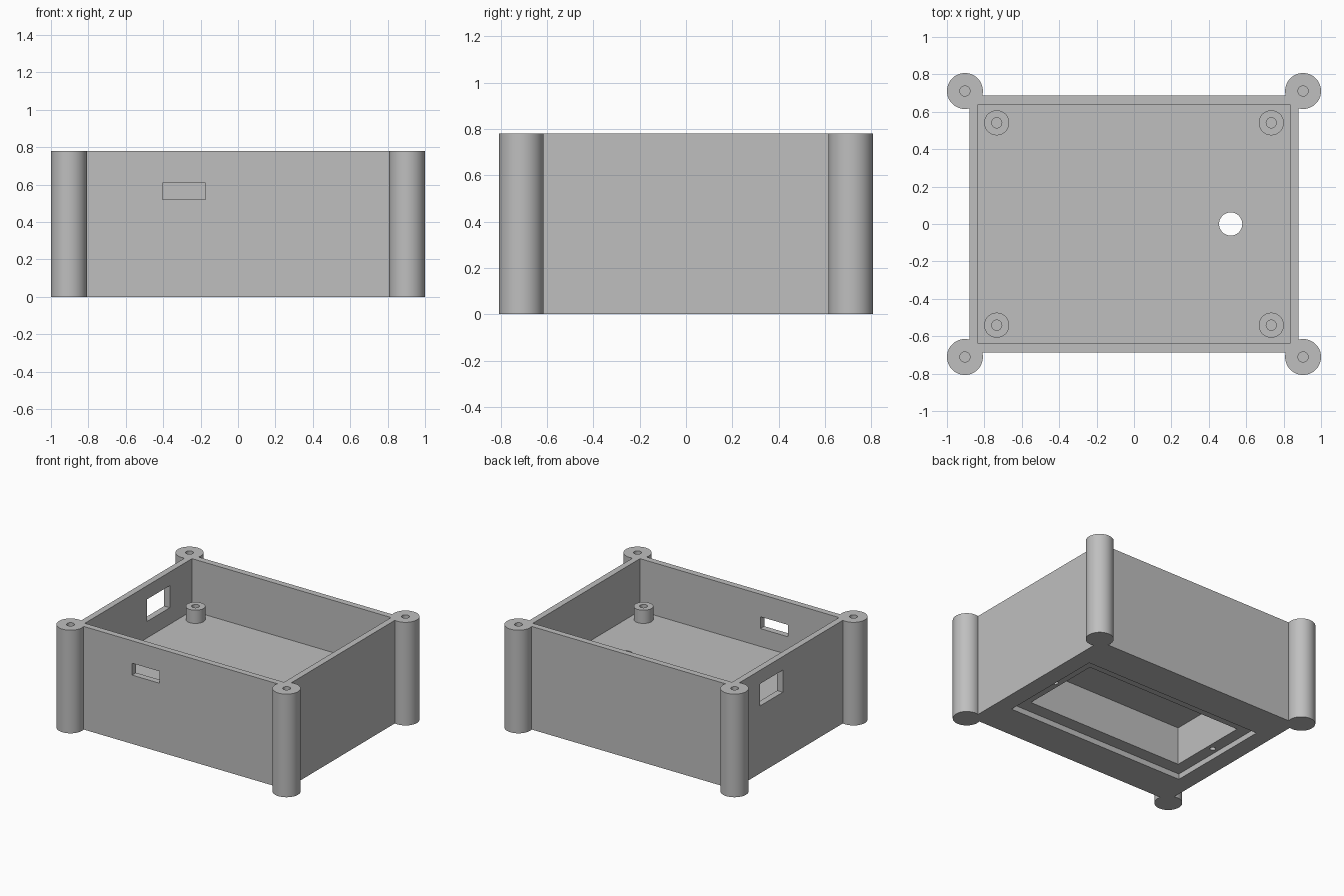
import bpy
import bmesh
from math import pi, radians
from mathutils import Matrix, Vector

default = bpy.data.objects.get("Cube")
if default:
    bpy.data.objects.remove(default, do_unlink=True)

GREY = (0.52, 0.52, 0.52, 1)
plastic = bpy.data.materials.new("grey_plastic")
plastic.use_nodes = True
plastic.diffuse_color = GREY
plastic.node_tree.nodes["Principled BSDF"].inputs["Base Color"].default_value = GREY

HEIGHT = 0.78
FLOOR = 0.385


def finish(name, bm):
    bmesh.ops.recalc_face_normals(bm, faces=bm.faces)
    mesh = bpy.data.meshes.new(name)
    bm.to_mesh(mesh)
    bm.free()
    mesh.materials.append(plastic)
    obj = bpy.data.objects.new(name, mesh)
    bpy.context.collection.objects.link(obj)
    return obj


def box(name, x, y, z):
    """Box from (low, high) ranges."""
    bm = bmesh.new()
    low, high = Vector((x[0], y[0], z[0])), Vector((x[1], y[1], z[1]))
    place = Matrix.Translation((low + high) / 2) @ Matrix.Diagonal((*(high - low), 1))
    bmesh.ops.create_cube(bm, size=1, matrix=place)
    return finish(name, bm)


def lathe(name, profile, x, y, steps=64):
    """Spin a (radius, height) profile about a vertical axis at x, y."""
    bm = bmesh.new()
    verts = [bm.verts.new((r, 0, z)) for r, z in profile]
    edges = [bm.edges.new(pair) for pair in zip(verts, verts[1:])]
    bmesh.ops.spin(bm, geom=verts + edges, cent=(0, 0, 0), axis=(0, 0, 1),
                   angle=2 * pi, steps=steps)
    bmesh.ops.remove_doubles(bm, verts=bm.verts, dist=0.0001)
    bmesh.ops.translate(bm, verts=bm.verts, vec=(x, y, 0))
    return finish(name, bm)


def rod(name, r, x, y, z0, z1):
    return lathe(name, [(0, z0), (r, z0), (r, z1), (0, z1)], x, y, 40)


def tube(name, r, hole, x, y, z0, z1, hole_floor):
    """Round column with a blind screw hole in its top."""
    return lathe(name, [(0, z0), (r, z0), (r, z1), (hole, z1),
                        (hole, hole_floor), (0, hole_floor)], x, y)


def smooth(obj):
    bpy.ops.object.select_all(action="DESELECT")
    obj.select_set(True)
    bpy.context.view_layer.objects.active = obj
    bpy.ops.object.shade_smooth_by_angle(angle=radians(30))


# Enclosure body and everything cut out of it
body = box("enclosure_body", (-0.88, 0.88), (-0.687, 0.687), (0, HEIGHT))
cutters = [
    box("upper_cavity", (-0.833, 0.833), (-0.64, 0.64), (FLOOR, 1)),
    box("cover_recess", (-0.75, 0.75), (-0.415, 0.415), (-0.1, 0.042)),
    box("lower_compartment", (-0.66, 0.66), (-0.315, 0.315), (-0.2, 0.33)),
    box("front_slot", (-0.405, -0.175), (-0.8, -0.6), (0.52, 0.61)),
    box("side_window", (-1, -0.8), (0.1, 0.375), (0.51, 0.677)),
    rod("cable_hole", 0.062, 0.517, 0, 0.25, 0.5),
]
for side in (-1, 1):
    cutters.append(rod("cover_screw_hole", 0.02, side * 0.705, 0, 0.02, 0.25))

for cutter in cutters:
    cut = body.modifiers.new(cutter.name, "BOOLEAN")
    cut.operation = "DIFFERENCE"
    cut.solver = "EXACT"
    cut.object = cutter

# Bake the cuts and drop the cutters
graph = bpy.context.evaluated_depsgraph_get()
baked = bpy.data.meshes.new_from_object(body.evaluated_get(graph))
body.modifiers.clear()
body.data = baked
for cutter in cutters:
    bpy.data.objects.remove(cutter, do_unlink=True)
smooth(body)

# Corner screw posts and inner board standoffs
for sy, end in ((-1, "front"), (1, "back")):
    for sx, side in ((-1, "right"), (1, "left")):
        smooth(tube(f"{end}_{side}_post", 0.096, 0.027,
                    sx * 0.904, sy * 0.711, 0, HEIGHT, 0.45))
        smooth(tube(f"{end}_{side}_standoff", 0.067, 0.027,
                    sx * 0.734, sy * 0.541, FLOOR - 0.01, 0.485, FLOOR))
